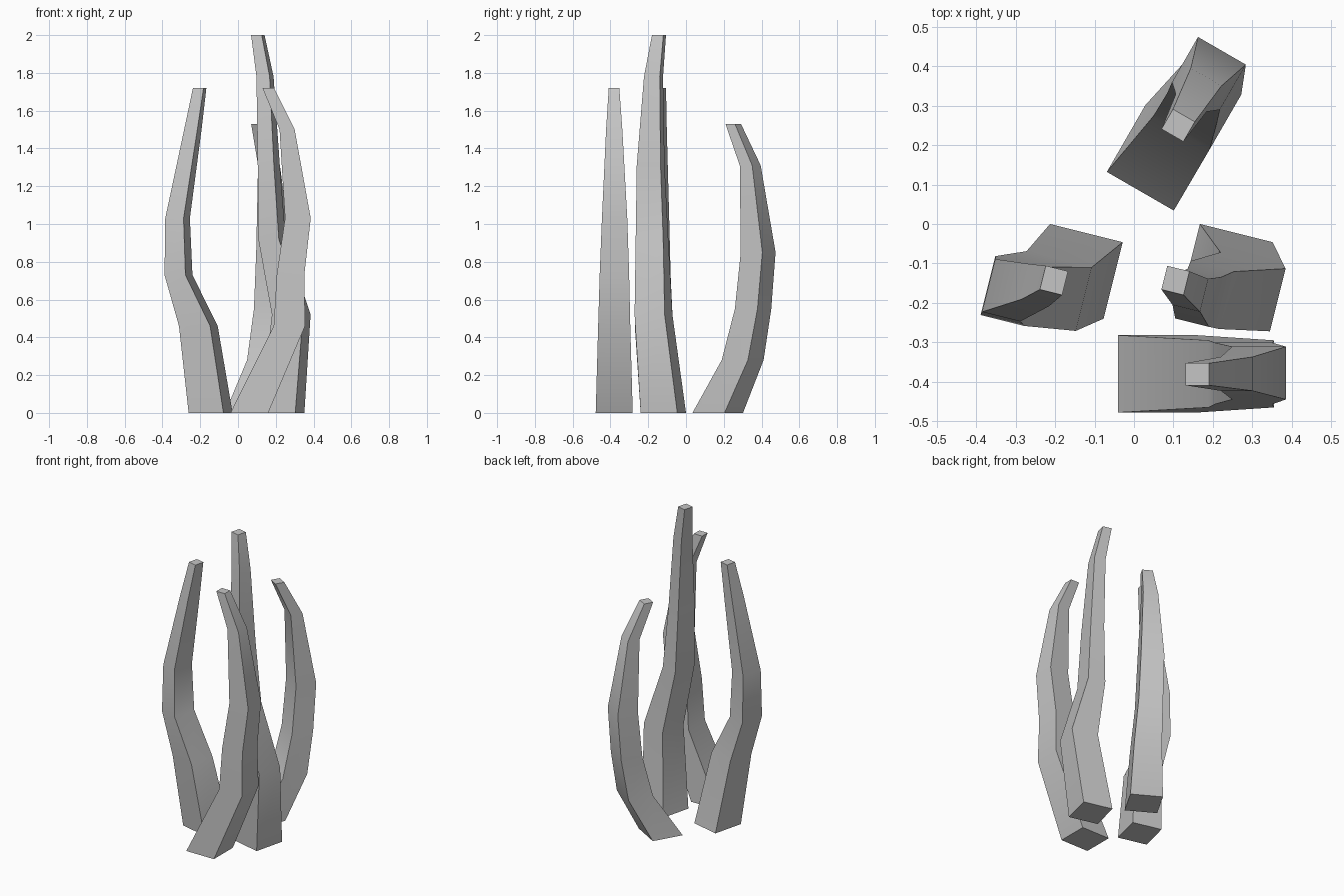
import bpy
import bmesh
import math
from mathutils import Vector

cube = bpy.data.objects.get("Cube")
if cube:
    bpy.data.objects.remove(cube, do_unlink=True)

# Single stone grey
GREY = (0.56, 0.56, 0.56, 1.0)
stone = bpy.data.materials.new("stone_grey")
stone.use_nodes = True
stone.diffuse_color = GREY
shader = next(n for n in stone.node_tree.nodes if n.type == "BSDF_PRINCIPLED")
shader.inputs["Base Color"].default_value = GREY


def make_spike(name, turn, rings):
    """Skin a tapering four-sided spike through rings of
    (height, centre x, centre y, half width, half depth)."""
    along = Vector((math.cos(turn), math.sin(turn), 0))
    across = Vector((-math.sin(turn), math.cos(turn), 0))
    bm = bmesh.new()
    loops = []
    for z, x, y, w, d in rings:
        centre = Vector((x, y, z))
        corners = ((-w, -d), (w, -d), (w, d), (-w, d))
        loops.append([bm.verts.new(centre + along * a + across * b)
                      for a, b in corners])
    for low, high in zip(loops, loops[1:]):
        for i in range(len(low)):
            j = (i + 1) % len(low)
            bm.faces.new((low[i], low[j], high[j], high[i]))
    bm.faces.new(loops[0][::-1])
    bm.faces.new(loops[-1])
    bmesh.ops.recalc_face_normals(bm, faces=bm.faces)
    mesh = bpy.data.meshes.new(name)
    bm.to_mesh(mesh)
    bm.free()
    mesh.materials.append(stone)
    spike = bpy.data.objects.new(name, mesh)
    bpy.context.collection.objects.link(spike)
    # Soft bends along the length, hard corners around it
    bpy.ops.object.select_all(action="DESELECT")
    spike.select_set(True)
    bpy.context.view_layer.objects.active = spike
    bpy.ops.object.shade_smooth_by_angle(angle=math.radians(30))
    return spike


# Right spike, bowed outward
make_spike("right_spike", math.radians(-14), [
    (0, -.145, -.12, .095, .1),
    (.46, -.21, -.17, .085, .083),
    (.73, -.315, -.17, .057, .077),
    (1.03, -.32, -.168, .05, .069),
    (1.5, -.239, -.155, .036, .046),
    (1.72, -.203, -.143, .029, .031),
])

# Front spike, leaning left then curling back
make_spike("front_spike", 0, [
    (0, .06, -.38, .1, .098),
    (.46, .272, -.38, .083, .085),
    (.73, .278, -.379, .073, .078),
    (1.03, .317, -.378, .068, .067),
    (1.5, .26, -.38, .04, .043),
    (1.72, .16, -.381, .03, .028),
])

# Left spike, the tallest
make_spike("left_spike", math.radians(-14), [
    (0, .235, -.12, .095, .1),
    (.52, .282, -.172, .085, .082),
    (.92, .18, -.18, .056, .075),
    (1.31, .163, -.187, .044, .065),
    (1.78, .143, -.172, .036, .043),
    (2, .105, -.143, .029, .031),
])

# Back spike, the shortest, hooked toward the middle
make_spike("back_spike", math.radians(-30), [
    (0, .065, .168, .098, .098),
    (.28, .16, .3, .083, .08),
    (.55, .182, .355, .073, .069),
    (.85, .19, .382, .07, .066),
    (1.31, .164, .34, .045, .038),
    (1.53, .112, .25, .032, .029),
])
